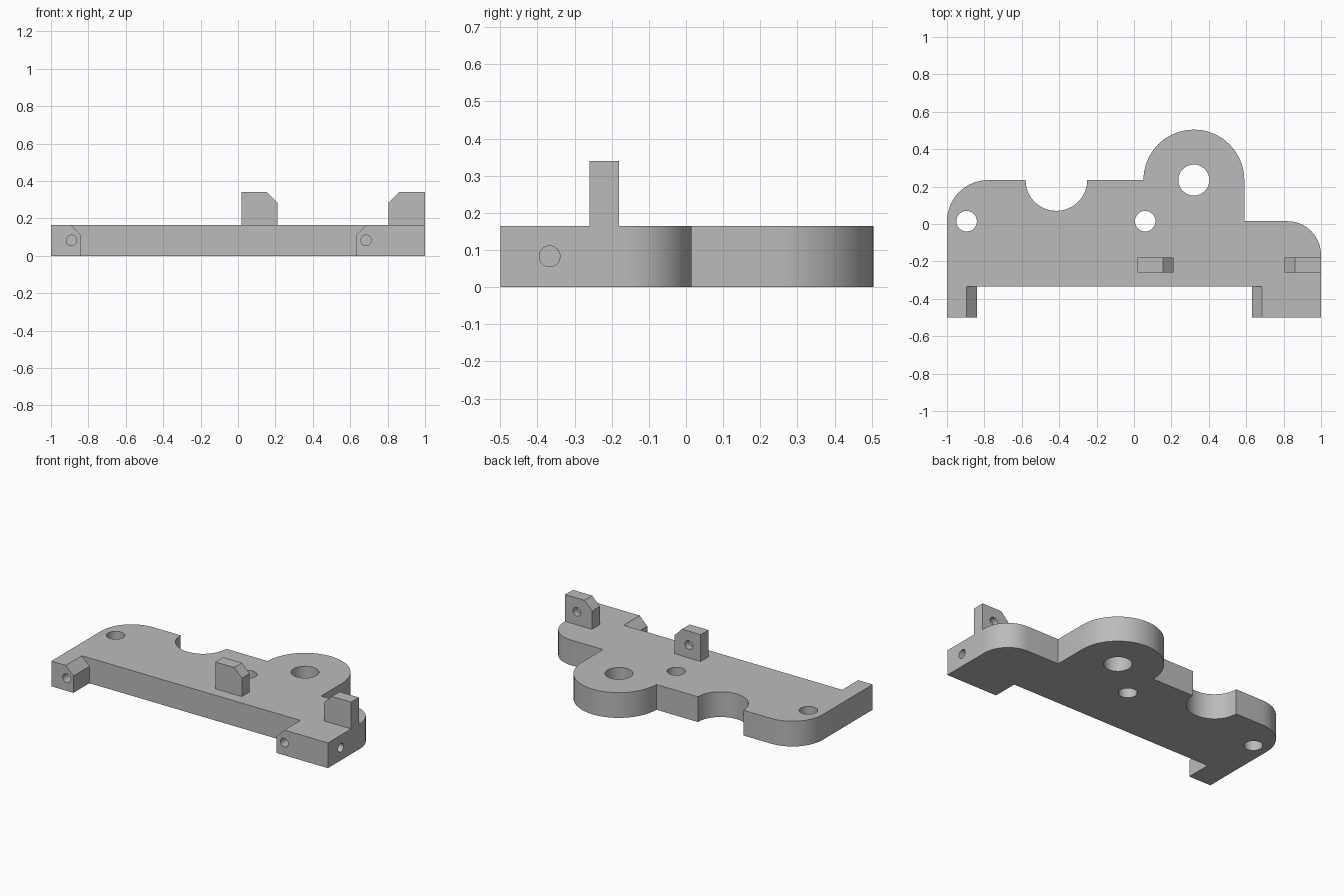
import bpy, bmesh
from math import sin, cos, radians

cube = bpy.data.objects.get("Cube")
if cube:
    bpy.data.objects.remove(cube, do_unlink=True)

grey = bpy.data.materials.new("plain_grey")
grey.use_nodes = True
grey.diffuse_color = (0.5, 0.5, 0.5, 1)
grey.node_tree.nodes["Principled BSDF"].inputs["Base Color"].default_value = (0.5, 0.5, 0.5, 1)

THICK = 0.165      # plate thickness
TAB_TOP = 0.34     # top of the upright tabs
CHAMFER = 0.055


def arc(cx, cy, r, start, end, steps):
    """Points along a circular arc, angles in degrees."""
    angles = [radians(start + (end - start) * i / steps) for i in range(steps + 1)]
    return [(cx + r * cos(a), cy + r * sin(a)) for a in angles]


def prism(name, profile, lo, hi, axis):
    """Extrude a flat profile from lo to hi along the given axis."""
    place = {"x": lambda u, v, w: (w, u, v),
             "y": lambda u, v, w: (u, w, v),
             "z": lambda u, v, w: (u, v, w)}[axis]
    bm = bmesh.new()
    face = bm.faces.new([bm.verts.new(place(u, v, lo)) for u, v in profile])
    grown = bmesh.ops.extrude_face_region(bm, geom=[face])["geom"]
    shift = place(0, 0, hi - lo)
    bmesh.ops.translate(bm, vec=shift, verts=[g for g in grown if isinstance(g, bmesh.types.BMVert)])
    bmesh.ops.recalc_face_normals(bm, faces=bm.faces)
    mesh = bpy.data.meshes.new(name)
    bm.to_mesh(mesh)
    bm.free()
    mesh.materials.append(grey)
    obj = bpy.data.objects.new(name, mesh)
    bpy.context.collection.objects.link(obj)
    return obj


def drill(name, u, v, r, lo, hi, axis):
    return prism(name, arc(u, v, r, 0, 360, 32)[:-1], lo, hi, axis)


def chamfered(name, plain_x, cut_x, z0, z1, y0, y1):
    """Block with the top corner on the cut_x side sliced off."""
    inward = CHAMFER if plain_x > cut_x else -CHAMFER
    profile = [(plain_x, z0), (cut_x, z0), (cut_x, z1 - CHAMFER),
               (cut_x + inward, z1), (plain_x, z1)]
    return prism(name, profile, y0, y1, "y")


def combine(target, other, operation):
    mod = target.modifiers.new(operation.lower(), "BOOLEAN")
    mod.object, mod.operation, mod.solver = other, operation, "EXACT"
    bpy.context.view_layer.objects.active = target
    bpy.ops.object.modifier_apply(modifier=mod.name)
    bpy.data.objects.remove(other, do_unlink=True)


# Plate outline: rounded right shoulder, big lobe, scooped notch, rounded left corner
outline = [(-1, -0.335), (1, -0.335)]
outline += arc(0.82, -0.165, 0.18, 0, 90, 10)
outline += [(0.59, 0.015)]
outline += arc(0.32, 0.235, 0.27, 0, 180, 20)
outline += arc(-0.415, 0.235, 0.165, 0, -180, 18)
outline += arc(-0.78, 0.015, 0.22, 90, 180, 10)
plate = prism("mounting_plate", outline, 0, THICK, "z")

# Front feet and upright tabs
for part in (
    chamfered("left_end_foot", -1, -0.84, 0, THICK, -0.5, -0.3),
    chamfered("right_end_foot", 1, 0.63, 0, THICK, -0.5, -0.3),
    chamfered("middle_tab", 0.02, 0.21, 0.08, TAB_TOP, -0.26, -0.18),
    chamfered("end_tab", 1, 0.805, 0.08, TAB_TOP, -0.26, -0.18),
):
    combine(plate, part, "UNION")

# Through holes in the plate
for x, y, r in ((-0.895, 0.015, 0.055), (0.06, 0.015, 0.055), (0.32, 0.235, 0.083)):
    combine(plate, drill("plate_hole", x, y, r, -0.1, 0.3, "z"), "DIFFERENCE")

# Blind holes: front of the feet, back of the tabs, right side
for x in (-0.89, 0.685):
    combine(plate, drill("foot_hole", x, 0.083, 0.028, -0.6, -0.4, "y"), "DIFFERENCE")
for x in (0.105, 0.915):
    combine(plate, drill("tab_hole", x, 0.25, 0.028, -0.22, -0.1, "y"), "DIFFERENCE")
combine(plate, drill("side_hole", -0.367, 0.083, 0.028, 0.9, 1.1, "x"), "DIFFERENCE")

# Smooth curved walls, crisp edges
bpy.ops.object.select_all(action="DESELECT")
plate.select_set(True)
bpy.context.view_layer.objects.active = plate
bpy.ops.object.shade_smooth_by_angle(angle=radians(30))
